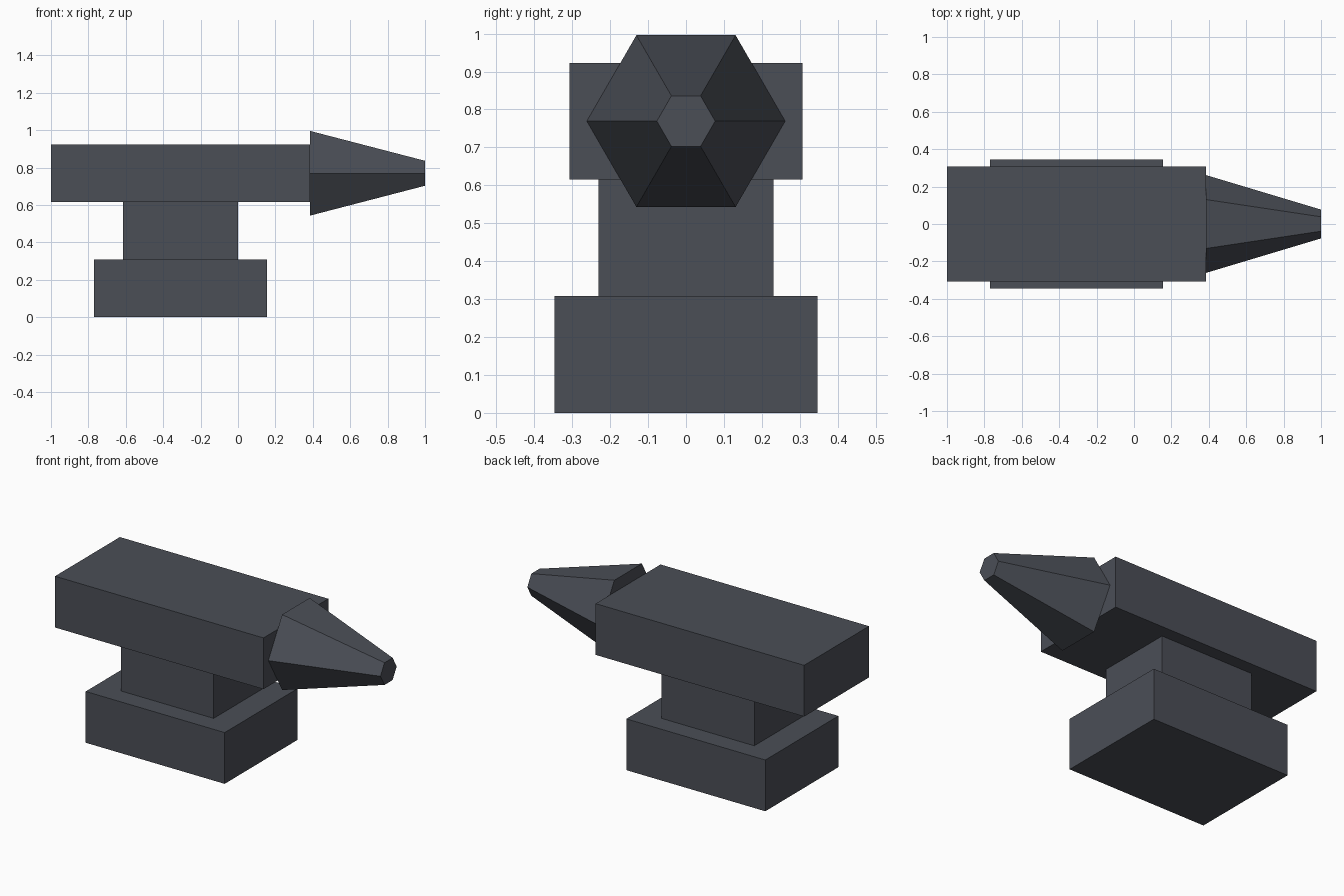
import bpy
import bmesh
from math import cos, sin, pi

cube = bpy.data.objects.get("Cube")
if cube:
    bpy.data.objects.remove(cube, do_unlink=True)

U = 2 / 13  # modelling unit: the whole length is thirteen units

# Dark iron material
iron = bpy.data.materials.new("dark_iron")
iron.use_nodes = True
iron.diffuse_color = (0.07, 0.077, 0.094, 1)
bsdf = next(n for n in iron.node_tree.nodes if n.type == 'BSDF_PRINCIPLED')
bsdf.inputs["Base Color"].default_value = iron.diffuse_color
bsdf.inputs["Roughness"].default_value = 0.6


def finish(name, bm):
    bmesh.ops.recalc_face_normals(bm, faces=bm.faces)
    mesh = bpy.data.meshes.new(name)
    bm.to_mesh(mesh)
    bm.free()
    mesh.materials.append(iron)
    obj = bpy.data.objects.new(name, mesh)
    bpy.context.collection.objects.link(obj)
    return obj


def block(name, x0, x1, width, z0, z1):
    """Box between x0..x1 and z0..z1, centred on y."""
    bm = bmesh.new()
    bmesh.ops.create_cube(bm, size=U)
    bmesh.ops.scale(bm, vec=(x1 - x0, width, z1 - z0), verts=bm.verts)
    bmesh.ops.translate(bm, vec=((x0 + x1) / 2 * U, 0, (z0 + z1) / 2 * U), verts=bm.verts)
    return finish(name, bm)


def tapered_prism(name, x0, x1, r0, r1, z, sides=6):
    """Truncated cone along x with corners on the y axis."""
    bm = bmesh.new()
    rings = []
    for x, r in ((x0, r0), (x1, r1)):
        angles = [2 * pi * i / sides for i in range(sides)]
        rings.append([bm.verts.new((x * U, r * cos(a) * U, (z + r * sin(a)) * U))
                      for a in angles])
    for ring in rings:
        bm.faces.new(ring)
    for i in range(sides):
        j = (i + 1) % sides
        bm.faces.new((rings[0][i], rings[0][j], rings[1][j], rings[1][i]))
    return finish(name, bm)


# Foot, waist and working face stacked upward
block("base", -5, 1, 4.5, 0, 2)
block("waist", -4, 0, 3, 2, 4)
block("body", -6.5, 2.5, 4, 4, 6)

# Six-sided horn
tapered_prism("horn", 2.5, 6.5, 1.7, 0.5, 5)
